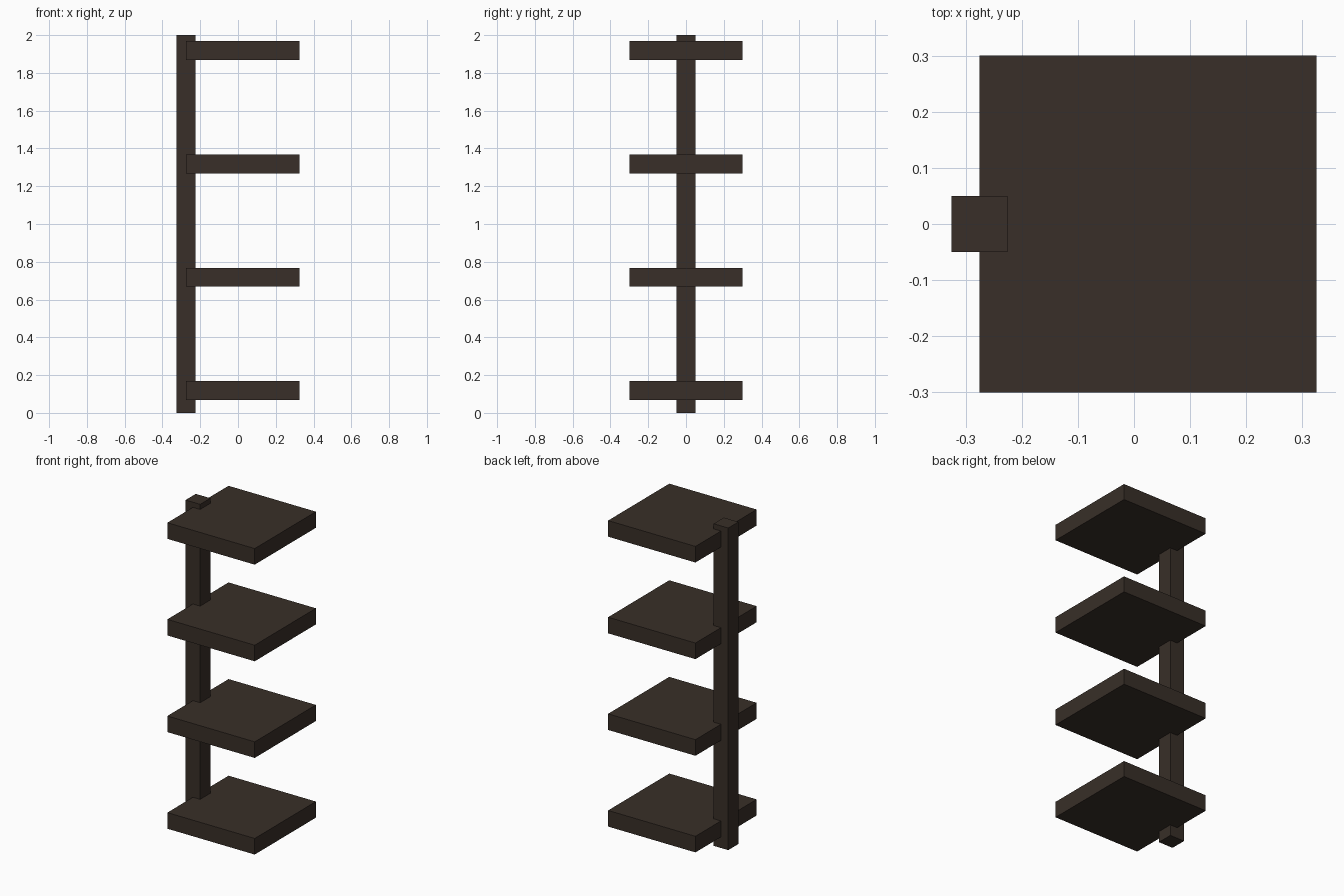
import bpy

if "Cube" in bpy.data.objects:
    bpy.data.objects.remove(bpy.data.objects["Cube"])

# Dark wood colour shared by all parts
wood = bpy.data.materials.new("dark_wood")
wood.diffuse_color = (0.040, 0.028, 0.021, 1.0)
wood.use_nodes = True
wood.node_tree.nodes["Principled BSDF"].inputs["Base Color"].default_value = wood.diffuse_color


def box(name, centre, size):
    bpy.ops.mesh.primitive_cube_add(size=1, location=centre)
    obj = bpy.context.object
    obj.name = name
    obj.scale = size
    bpy.ops.object.transform_apply(location=False, rotation=False, scale=True)
    obj.data.materials.append(wood)
    return obj


# Square upright post on the left side
box("post", (-0.275, 0, 1.0), (0.1, 0.1, 2.0))

# Four evenly spaced square shelves, overlapping half the post
for i in range(4):
    box(f"shelf_{i + 1}", (0.025, 0, 0.118 + 0.6 * i), (0.6, 0.6, 0.1))
